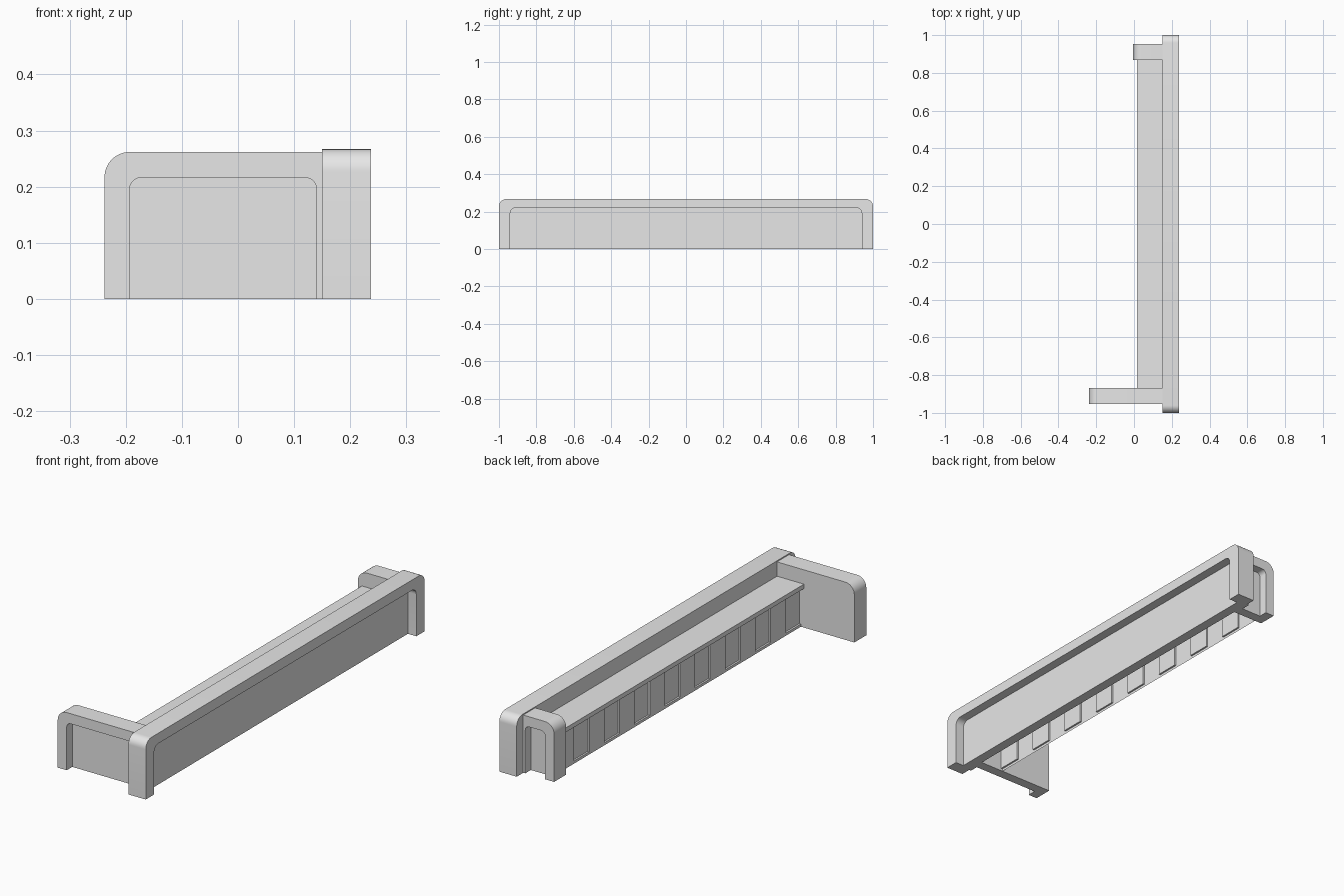
import bpy, bmesh
from math import sin, cos, pi

cube = bpy.data.objects.get("Cube")
if cube:
    bpy.data.objects.remove(cube, do_unlink=True)

grey = bpy.data.materials.new("plain_grey")
grey.use_nodes = True
colour = (0.8, 0.8, 0.8, 1)
grey.diffuse_color = colour
grey.node_tree.nodes["Principled BSDF"].inputs["Base Color"].default_value = colour


def finish(name, bm, fix_normals=True):
    if fix_normals:
        bmesh.ops.recalc_face_normals(bm, faces=bm.faces[:])
    mesh = bpy.data.meshes.new(name)
    bm.to_mesh(mesh)
    bm.free()
    mesh.materials.append(grey)
    ob = bpy.data.objects.new(name, mesh)
    bpy.context.collection.objects.link(ob)
    bpy.ops.object.select_all(action='DESELECT')
    ob.select_set(True)
    bpy.context.view_layer.objects.active = ob
    bpy.ops.object.shade_smooth_by_angle(angle=pi / 6)
    return ob


def arch(u0, u1, top, r0, r1, steps=8):
    """Outline standing on z = 0, with a rounded (or square) corner at each top end."""
    pts = [(u0, 0)]
    for u, r, side in ((u0, r0, 1), (u1, r1, -1)):
        if r == 0:
            pts.append((u, top))
            continue
        arc = [(u + side * r * (1 - cos(a)), top - r + r * sin(a))
               for a in (pi / 2 * i / steps for i in range(steps + 1))]
        pts += arc if side > 0 else arc[::-1]
    return pts + [(u1, 0)]


def framed_panel(name, outer, inner, back, recess, front, place):
    """Slab with a raised arch frame around a sunken panel, open at the floor."""
    bm = bmesh.new()

    def ring(pts, depth):
        return [bm.verts.new(place(u, z, depth)) for u, z in pts]

    ob, of = ring(outer, back), ring(outer, front)
    ir, inf = ring(inner, recess), ring(inner, front)
    bm.faces.new(ob)
    bm.faces.new(of + inf[::-1])
    bm.faces.new(ir)
    for a, b in ((ob, of), (ir, inf)):
        for i in range(len(a) - 1):
            bm.faces.new((a[i], a[i + 1], b[i + 1], b[i]))
    bm.faces.new((ob[0], of[0], inf[0], ir[0], ir[-1], inf[-1], of[-1], ob[-1]))
    return finish(name, bm)


# Long counter front, sunken on the +x side
framed_panel("counter_front",
             arch(-1, 1, 0.267, 0.04, 0.04), arch(-0.94, 0.94, 0.22, 0.03, 0.03),
             0.15, 0.195, 0.237, lambda u, z, d: (d, u, z))

# End wings, sunken on their outward sides
for name, x0, side in (("front_wing", -0.238, -1), ("back_wing", -0.005, 1)):
    framed_panel(name,
                 arch(x0, 0.15, 0.262, 0.045, 0), arch(x0 + 0.045, 0.14, 0.216, 0.02, 0.02),
                 0.867, 0.913, 0.953, lambda u, z, d, s=side: (u, s * d, z))

# Worktop behind the counter front
bm = bmesh.new()
bmesh.ops.create_cube(bm, size=1)
for v in bm.verts:
    v.co = (0.0825 + v.co.x * 0.135, v.co.y * 1.734, 0.187 + v.co.z * 0.02)
finish("worktop", bm)

# Thin cabinet face with every other bay set back
bm = bmesh.new()
bays, half, lip, top = 16, 0.867, 0.012, 0.177
ys = [-half + 2 * half * i / bays for i in range(bays + 1)]
rows = [[bm.verts.new((0.03, y, z)) for y in ys] for z in (0, lip, top)]
sunken = []
for low, high in zip(rows, rows[1:]):
    for i in range(bays):
        face = bm.faces.new((low[i], high[i], high[i + 1], low[i + 1]))
        if high is rows[2] and i % 2 == 0:
            sunken.append(face)
bm.normal_update()
bmesh.ops.inset_individual(bm, faces=sunken, thickness=0, depth=-0.008)
finish("cabinet_face", bm, False)
